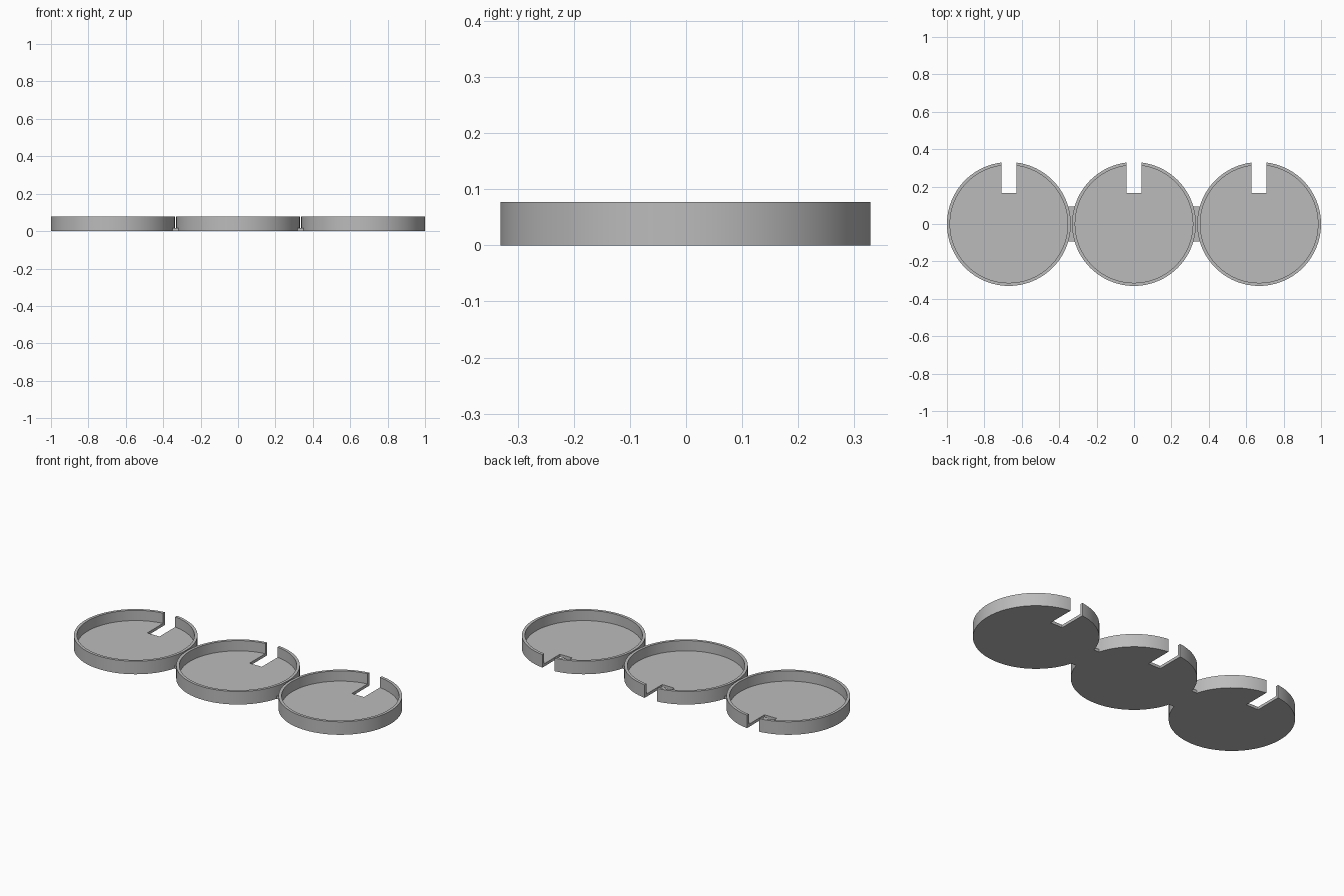
import bpy, math

if "Cube" in bpy.data.objects:
    bpy.data.objects.remove(bpy.data.objects["Cube"])

RADIUS, WALL, HEIGHT, FLOOR = 0.331, 0.0165, 0.077, 0.0165
SPACING = 0.669
NOTCH_WIDTH, NOTCH_END = 0.08, 0.165
SEGMENTS = 96

grey = bpy.data.materials.new("plain_grey")
grey.use_nodes = True
colour = (0.5, 0.5, 0.5, 1)
grey.diffuse_color = colour
grey.node_tree.nodes["Principled BSDF"].inputs["Base Color"].default_value = colour


def cylinder(name, radius, low, high, x):
    bpy.ops.mesh.primitive_cylinder_add(vertices=SEGMENTS, radius=radius, depth=high - low,
                                        location=(x, 0, (low + high) / 2))
    ob = bpy.context.object
    ob.name = name
    return ob


def box(name, size, centre):
    bpy.ops.mesh.primitive_cube_add(size=1, location=centre)
    ob = bpy.context.object
    ob.name = name
    ob.scale = size
    bpy.ops.object.transform_apply(location=False, rotation=False, scale=True)
    return ob


def cut(target, cutter):
    mod = target.modifiers.new("cut", 'BOOLEAN')
    mod.operation, mod.solver, mod.object = 'DIFFERENCE', 'EXACT', cutter
    bpy.ops.object.select_all(action='DESELECT')
    bpy.context.view_layer.objects.active = target
    target.select_set(True)
    bpy.ops.object.modifier_apply(modifier=mod.name)
    bpy.data.objects.remove(cutter)


# Three round trays, each hollowed and slotted at the back
for side, x in (("right", -SPACING), ("middle", 0), ("left", SPACING)):
    tray = cylinder(side + "_tray", RADIUS, 0, HEIGHT, x)
    cut(tray, cylinder("hollow", RADIUS - WALL, FLOOR, HEIGHT * 2, x))
    cut(tray, box("slot", (NOTCH_WIDTH, RADIUS, 1), (x, NOTCH_END + RADIUS / 2, 0)))
    tray.data.materials.clear()
    tray.data.materials.append(grey)
    bpy.ops.object.shade_smooth_by_angle(angle=math.radians(30))

# Thin tabs joining neighbouring trays, ending inside their walls
for side, sign in (("right", -1), ("left", 1)):
    tab = box(side + "_tab", (SPACING - 2 * (RADIUS - WALL) - 0.002, 0.186, FLOOR),
              (sign * SPACING / 2, 0, FLOOR / 2))
    tab.data.materials.append(grey)
